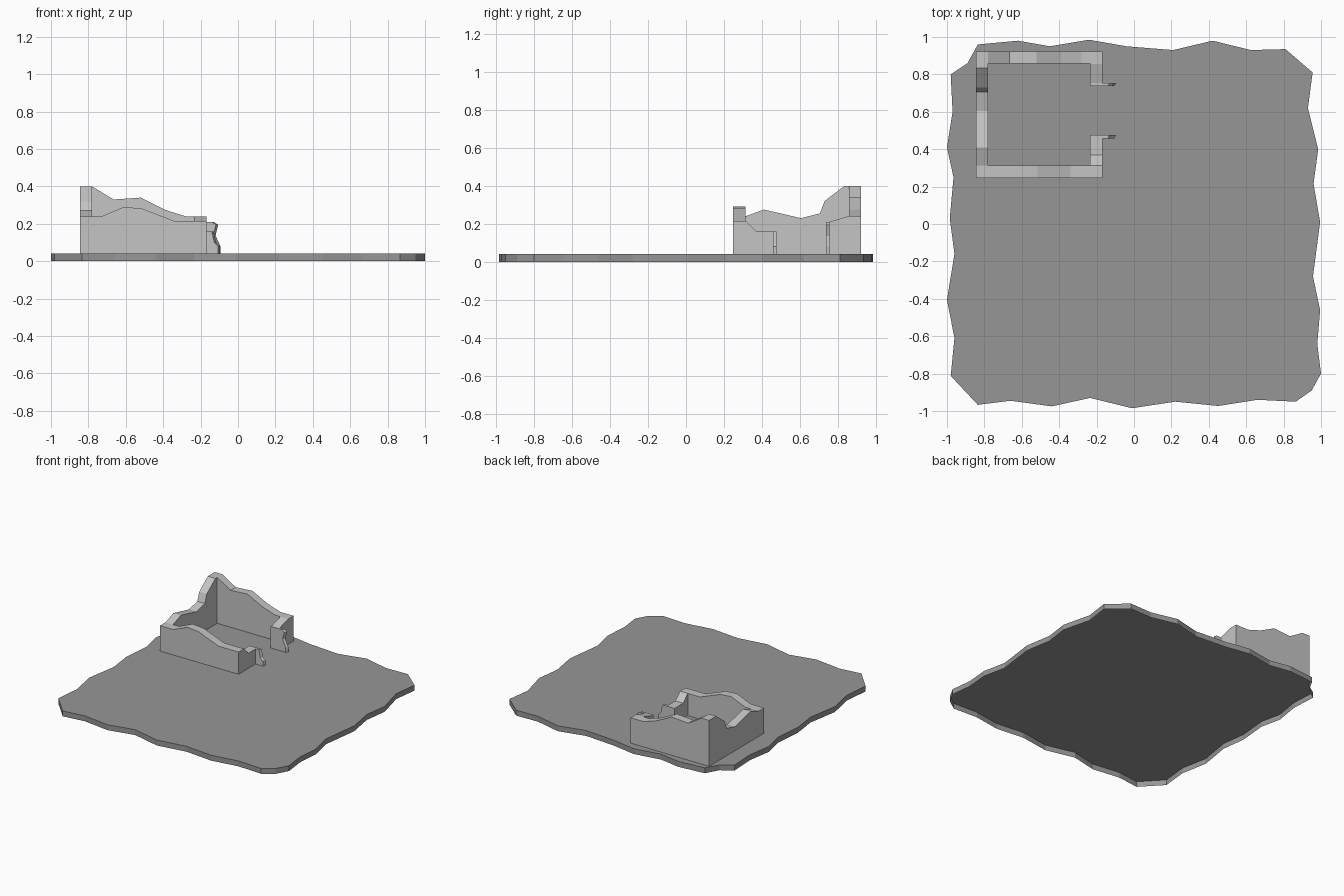
import bpy
import bmesh
from mathutils import Vector

cube = bpy.data.objects.get("Cube")
if cube:
    bpy.data.objects.remove(cube, do_unlink=True)


def make_material(name, value):
    mat = bpy.data.materials.new(name)
    mat.use_nodes = True
    colour = (value, value, value, 1)
    mat.diffuse_color = colour
    mat.node_tree.nodes["Principled BSDF"].inputs["Base Color"].default_value = colour
    return mat


ground_grey = make_material("ground grey", 0.305)
wall_grey = make_material("wall grey", 0.56)


def prism(name, points, depth, mat):
    """Extrude a closed outline along the depth vector, leaving the underside open."""
    bm = bmesh.new()
    face = bm.faces.new([bm.verts.new(p) for p in points])
    result = bmesh.ops.extrude_face_region(bm, geom=[face])
    moved = [v for v in result["geom"] if isinstance(v, bmesh.types.BMVert)]
    bmesh.ops.translate(bm, verts=moved, vec=Vector(depth))
    bmesh.ops.recalc_face_normals(bm, faces=bm.faces)
    underside = [f for f in bm.faces if f.normal.z < -0.9]
    bmesh.ops.delete(bm, geom=underside, context="FACES")
    mesh = bpy.data.meshes.new(name)
    bm.to_mesh(mesh)
    bm.free()
    mesh.materials.append(mat)
    obj = bpy.data.objects.new(name, mesh)
    bpy.context.collection.objects.link(obj)


GROUND = 0.042


def wall_along_x(name, y, thick, top, lean=0):
    """Wall with a broken top edge given as (x, z) points; lean slants its ends."""
    outline = [(top[0][0], GROUND)] + top + [(top[-1][0], GROUND)]
    prism(name, [(x, y, z) for x, z in outline], (lean, thick, 0), wall_grey)


def wall_along_y(name, x, thick, top):
    """Wall with a broken top edge given as (y, z) points."""
    outline = [(top[0][0], GROUND)] + top + [(top[-1][0], GROUND)]
    prism(name, [(x, y, z) for y, z in outline], (thick, 0, 0), wall_grey)


# Ragged ground shell, one list per side
back_edge = [(-.98, .8), (-.89, .86), (-.835, .96), (-.62, .98), (-.45, .95),
             (-.24, .985), (-.04, .95), (.21, .93), (.42, .98), (.625, .93), (.81, .935)]
left_edge = [(.955, .81), (.93, .62), (.985, .4), (.96, .215), (.995, .01),
             (.957, -.28), (.995, -.46), (.98, -.64), (1, -.8)]
front_edge = [(.95, -.89), (.865, -.95), (.66, -.94), (.45, -.973), (.22, -.95),
              (-.01, -.985), (-.235, -.93), (-.44, -.975), (-.66, -.945), (-.835, -.967)]
right_edge = [(-.98, -.812), (-.96, -.61), (-1, -.405), (-.96, -.16), (-.985, .03),
              (-.965, .25), (-1, .41), (-.97, .6)]
prism("ground_shell", [(x, y, 0) for x, y in back_edge + left_edge + front_edge + right_edge],
      (0, 0, GROUND), ground_grey)

# Ruined walls
T = 0.067
wall_along_x("front_wall", .247, T,
             [(-.845, .24), (-.73, .24), (-.61, .29), (-.515, .282), (-.34, .215), (-.168, .215)])
wall_along_x("back_wall", .858, T - .003,
             [(-.845, .4), (-.78, .4), (-.665, .33), (-.52, .34), (-.39, .275),
              (-.28, .24), (-.168, .24)])
wall_along_y("right_wall", -.845, T - .002,
             [(.314, .24), (.41, .275), (.605, .23), (.705, .255), (.73, .32),
              (.835, .4), (.858, .4)])

# Wall stubs on either side of the doorway
wall_along_y("doorway_front_stub", -.235, T, [(.314, .215), (.37, .16), (.477, .16)])
wall_along_y("doorway_back_stub", -.235, T, [(.738, .21), (.755, .21), (.855, .24), (.858, .24)])

# Thin broken shards standing out from the doorway
wall_along_x("doorway_front_shard", .457, .02,
             [(-.19, .16), (-.14, .16), (-.127, .1), (-.106, .08)], lean=.01)
wall_along_x("doorway_back_shard", .738, .017,
             [(-.19, .21), (-.14, .21), (-.118, .195), (-.132, .137), (-.106, .08)], lean=.012)
